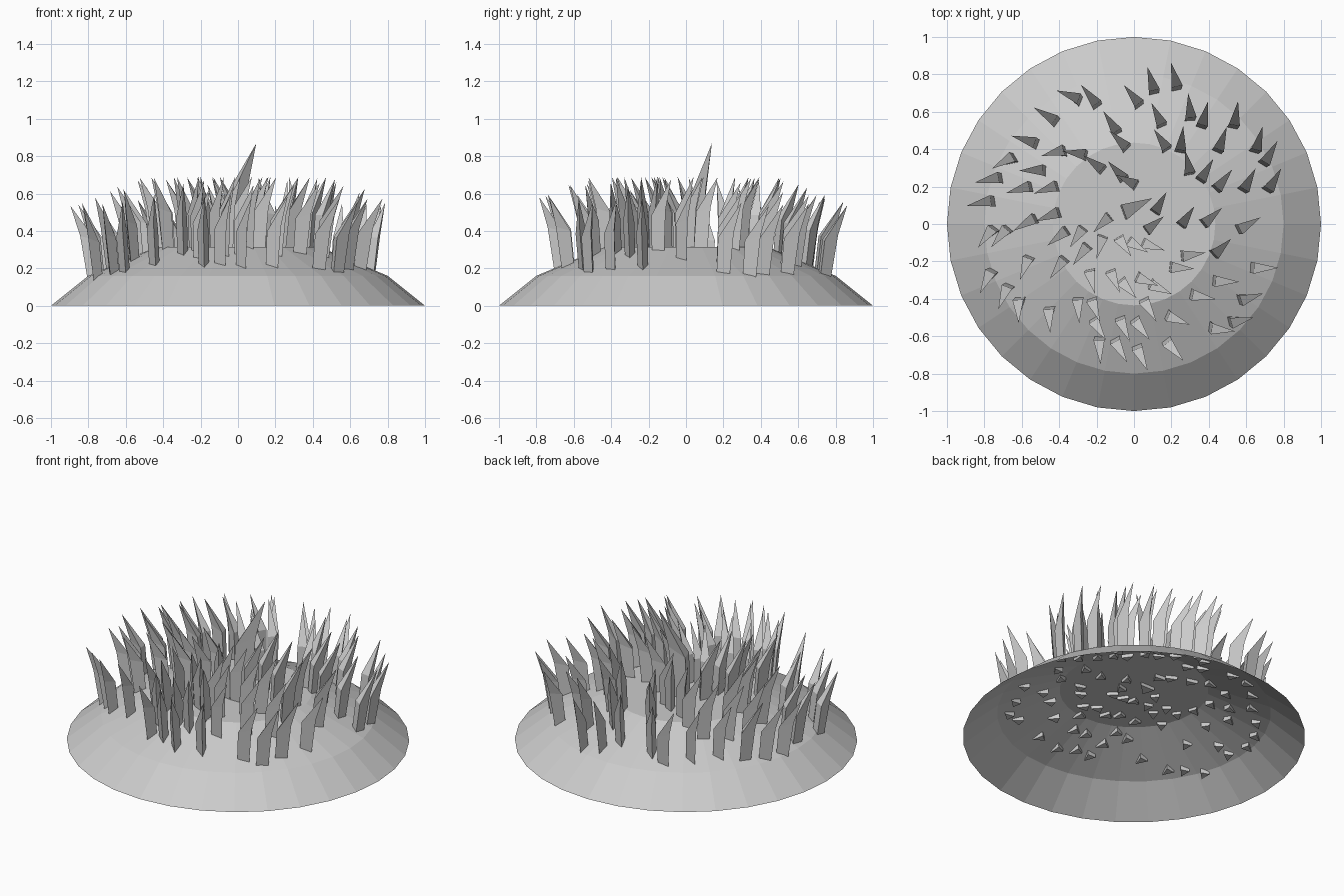
import bpy, bmesh, random
from math import sin, cos, tau, radians, atan2, hypot
from mathutils import Matrix, Vector

if "Cube" in bpy.data.objects:
    bpy.data.objects.remove(bpy.data.objects["Cube"])

random.seed(7)
SIDES = 32
PROFILE = [(1.0, 0.0), (0.8, 0.16), (0.435, 0.315)]   # radius, height

# Planting rows: y position, then the x position of each blade
ROWS = {
    0.77: (0.21,), 0.75: (0.09,), 0.67: (-0.34, -0.23, -0.01), 0.61: (0.29,),
    0.57: (-0.46, 0.12, 0.37, 0.53), 0.53: (-0.12,),
    0.44: (-0.57, -0.08, 0.14, 0.25, 0.46, 0.65), 0.37: (-0.42, -0.31, 0.71),
    0.32: (-0.68, -0.21, 0.28), 0.28: (-0.53, -0.09, 0.38),
    0.23: (-0.76, -0.04, 0.47, 0.60, 0.73), 0.18: (-0.60, -0.46),
    0.11: (-0.80, 0.14), 0.04: (-0.45, 0.28, 0.41),
    0.0: (-0.57, -0.17, 0.11, 0.60), -0.07: (-0.77, -0.70, -0.40, -0.30),
    -0.12: (-0.18, -0.05, 0.02, 0.10, 0.46), -0.16: (-0.28, 0.31),
    -0.23: (-0.57, -0.40, 0.25, 0.68), -0.30: (-0.77, -0.22, -0.10, 0.07, 0.48),
    -0.34: (-0.03, 0.14), -0.38: (-0.68, 0.36, 0.61),
    -0.45: (-0.60, -0.29, -0.20, 0.08), -0.50: (-0.44, 0.23, 0.56),
    -0.55: (-0.18, -0.05, 0.04, 0.46), -0.66: (-0.18, -0.07, 0.21), -0.70: (0.04,),
}


def finish(bm, name):
    me = bpy.data.meshes.new(name)
    bm.to_mesh(me)
    bm.free()
    ob = bpy.data.objects.new(name, me)
    bpy.context.collection.objects.link(ob)


def mound_height(r):
    for (r0, z0), (r1, z1) in zip(PROFILE, PROFILE[1:]):
        if r1 <= r <= r0:
            return z0 + (z1 - z0) * (r0 - r) / (r0 - r1)
    return PROFILE[-1][1]


def add_blade(bm, x, y, heading, lean, scale=1.0):
    # Three-sided blade: straight stem, then a bent-over point
    out = atan2(y, x)
    axis = Vector((-sin(out), cos(out), 0))
    mat = (Matrix.Translation((x, y, mound_height(hypot(x, y)) - 0.02))
           @ Matrix.Rotation(lean, 4, axis)
           @ Matrix.Rotation(heading, 4, 'Z')
           @ Matrix.Scale(scale, 4))
    low = [(-0.03, -0.03, 0), (0.035, 0, 0), (-0.03, 0.025, 0)]
    mid = [(-0.025, -0.033, 0.2), (0.052, 0, 0.23), (-0.025, 0.027, 0.2)]
    a = [bm.verts.new(mat @ Vector(p)) for p in low]
    b = [bm.verts.new(mat @ Vector(p)) for p in mid]
    tip = bm.verts.new(mat @ Vector((0.09, 0.01, 0.395)))
    bm.faces.new(a[::-1])
    for i in range(3):
        j = (i + 1) % 3
        bm.faces.new((a[i], a[j], b[j], b[i]))
        bm.faces.new((b[i], b[j], tip))


# Mound: faceted shell, flat on top and open underneath
bm = bmesh.new()
rings = [[bm.verts.new((r * cos(tau * i / SIDES), r * sin(tau * i / SIDES), z))
          for i in range(SIDES)] for r, z in PROFILE]
for lo, hi in zip(rings, rings[1:]):
    for i in range(SIDES):
        j = (i + 1) % SIDES
        bm.faces.new((lo[i], lo[j], hi[j], hi[i]))
bm.faces.new(rings[-1])
finish(bm, "mound")

# Grass: blades point outward with an anticlockwise swirl
bm = bmesh.new()
for y, xs in ROWS.items():
    for x in xs:
        heading = atan2(y, x) + radians(36 + random.uniform(-22, 22))
        add_blade(bm, x - 0.03 * cos(heading), y - 0.03 * sin(heading),
                  heading, radians(7) * hypot(x, y))
finish(bm, "grass_blades")

# One taller blade in the middle
bm = bmesh.new()
add_blade(bm, -0.02, 0.08, radians(20), 0, 1.45)
finish(bm, "tall_blade")
